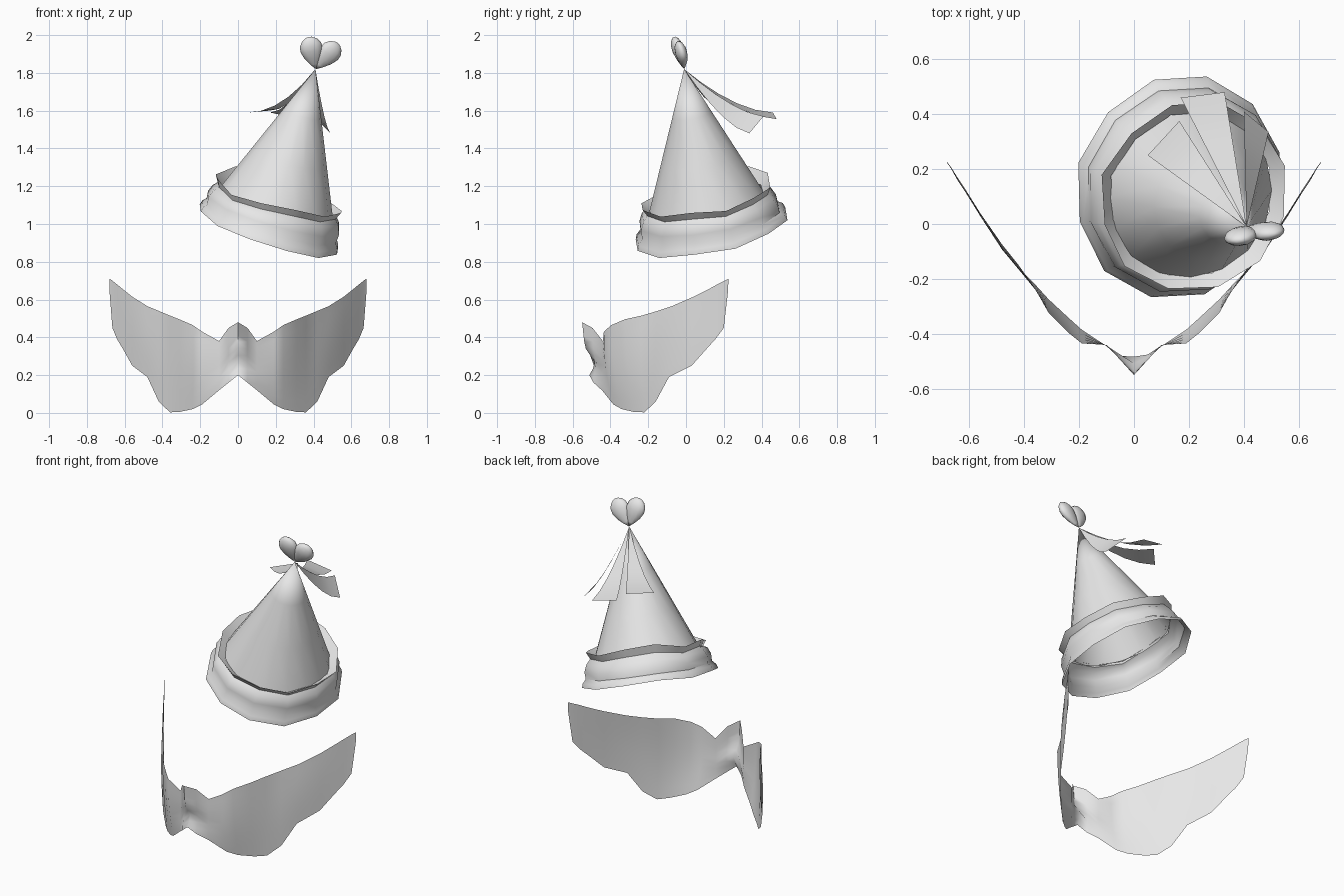
import bpy, bmesh, math
from mathutils import Vector

if "Cube" in bpy.data.objects:
    bpy.data.objects.remove(bpy.data.objects["Cube"])

grey = bpy.data.materials.new("light grey")
grey.diffuse_color = (0.8, 0.8, 0.8, 1)
grey.use_nodes = True
grey.node_tree.nodes["Principled BSDF"].inputs["Base Color"].default_value = grey.diffuse_color

APEX = Vector((0.41, -0.01, 1.82))
AXIS = Vector((0.29, -0.17, 1)).normalized()
E1 = (Vector((1, 0, 0)) - AXIS * AXIS.x).normalized()
E2 = AXIS.cross(E1)


def make(name, rows, closed=False, angle=40):
    """Skin a grid of points into one sheet, optionally closed around."""
    bm = bmesh.new()
    grid = [[bm.verts.new(p) for p in row] for row in rows]
    for a, b in zip(grid, grid[1:]):
        n = len(a)
        for i in range(n if closed else n - 1):
            j = (i + 1) % n
            bm.faces.new((a[i], a[j], b[j], b[i]))
    bmesh.ops.remove_doubles(bm, verts=bm.verts, dist=0.0005)
    bmesh.ops.recalc_face_normals(bm, faces=bm.faces)
    me = bpy.data.meshes.new(name)
    bm.to_mesh(me)
    bm.free()
    me.materials.append(grey)
    ob = bpy.data.objects.new(name, me)
    bpy.context.collection.objects.link(ob)
    bpy.ops.object.select_all(action='DESELECT')
    ob.select_set(True)
    bpy.context.view_layer.objects.active = ob
    bpy.ops.object.shade_smooth_by_angle(angle=math.radians(angle))
    return ob


def hat_point(t, r, deg, stretch=1.0):
    """Point at distance t below the tip, r from the tilted hat axis."""
    a = math.radians(deg)
    return APEX - AXIS * t + (E1 * math.cos(a) + E2 * math.sin(a) * stretch) * r


# Pointed hat
N = 16
make("hat_cone", [[hat_point(t, 0.415 * t, 360 * i / N) for i in range(N)]
                  for t in (0.0, 0.25, 0.5, 0.752)], closed=True, angle=25)

# Wavy brim: (depth, radius, ripple, hem amount), from the cone out over the lip to the hem
brim = [(0.742, 0.308, 0.6, 0), (0.70, 0.355, 1.0, 0), (0.738, 0.335, 0.7, 0),
        (0.765, 0.358, 0.3, 0.1), (0.81, 0.374, 0.2, 0.3), (0.86, 0.37, 0.3, 0.6),
        (0.89, 0.388, 0.5, 0.9), (0.918, 0.395, 0.6, 1.0)]
rows = []
for t, r, wave, hem in brim:
    row = []
    for i in range(12):
        deg = 15 + 30 * i
        ripple = wave * 0.01 * math.sin(math.radians(deg) * 5)
        peak = wave * 0.045 * math.exp(-((deg - 120) / 32) ** 2)
        dip = wave * 0.025 * math.exp(-((deg - 235) / 35) ** 2) * (1 - hem)
        lift = hem * 0.02 * (1 + math.cos(math.radians(deg - 130)))
        row.append(hat_point(t + ripple - peak * (1 - 0.5 * hem) + dip - lift,
                             r + ripple * 0.5, deg, 1 + 0.06 * hem))
    rows.append(row)
make("hat_brim", rows, closed=True, angle=45)

# Heart topper: two tilted teardrop lobes
U = Vector((0.96, 0.18, -0.2)).normalized()
V = Vector((0.24, -0.24, 0.94)).normalized()
W = U.cross(V)
profile = [(0, 0), (0.03, 0.023), (0.07, 0.047), (0.11, 0.06), (0.14, 0.057),
           (0.165, 0.040), (0.178, 0.020), (0.183, 0)]
for side, name in ((-1, "heart_left_lobe"), (1, "heart_right_lobe")):
    tilt = math.radians(26) * side
    along = V * math.cos(tilt) + U * math.sin(tilt)
    across = U * math.cos(tilt) - V * math.sin(tilt)
    base = APEX + Vector((0.002, 0, 0))
    make(name, [[base + along * s
                 + across * r * math.cos(math.tau * i / 12)
                 + W * r * 0.52 * math.sin(math.tau * i / 12) for i in range(12)]
                for s, r in profile], closed=True, angle=60)

# Ribbon tails draping back from the tip: two end corners and droop
tails = {
    "ribbon_left": ((0.05, 0.25, 1.59), (0.165, 0.375, 1.60), 2.0),
    "ribbon_middle": ((0.17, 0.46, 1.59), (0.33, 0.48, 1.555), 1.7),
    "ribbon_right": ((0.40, 0.41, 1.57), (0.49, 0.335, 1.48), 1.5),
}
for name, (left, right, droop) in tails.items():
    rows = []
    for k in range(6):
        s = k / 5
        drop = 1 - (1 - s) ** droop
        row = []
        for e in (left, right):
            d = Vector(e) - APEX
            row.append(APEX + Vector((d.x * s, d.y * s, d.z * drop)))
        rows.append(row)
    make(name, rows)

# Winged mask: columns of (x, top z, top y, bottom z, bottom y, forward bulge)
columns = [
    (0, .48, -.55, .20, -.52, 0), (.05, .45, -.495, .16, -.49, 0),
    (.10, .38, -.44, .12, -.445, 0), (.19, .43, -.435, .045, -.385, -.015),
    (.24, .465, -.395, .02, -.34, -.015), (.31, .495, -.325, .005, -.275, -.01),
    (.36, .515, -.235, .003, -.22, -.01), (.42, .54, -.15, .06, -.16, -.01),
    (.48, .565, -.075, .19, -.09, -.01), (.56, .615, .04, .25, .03, -.005),
    (.61, .655, .12, .34, .11, 0), (.64, .68, .165, .39, .155, 0),
    (.665, .70, .205, .45, .20, 0), (.68, .71, .225, .64, .222, 0),
]
rows = []
for side in (-1, 1):
    for x, zt, yt, zb, yb, bulge in (columns[::-1] if side < 0 else columns[1:]):
        row = []
        for k in range(9):
            v = k / 8
            z = zb + (zt - zb) * v
            y = yb + (yt - yb) * v + bulge * math.sin(math.pi * v)
            # pinched bridge between the wings
            y += 0.045 * math.exp(-((z - 0.265) / 0.05) ** 2 - (x / 0.05) ** 2)
            row.append(Vector((side * x, y, z)))
        rows.append(row)
make("wing_mask", rows, angle=80)
